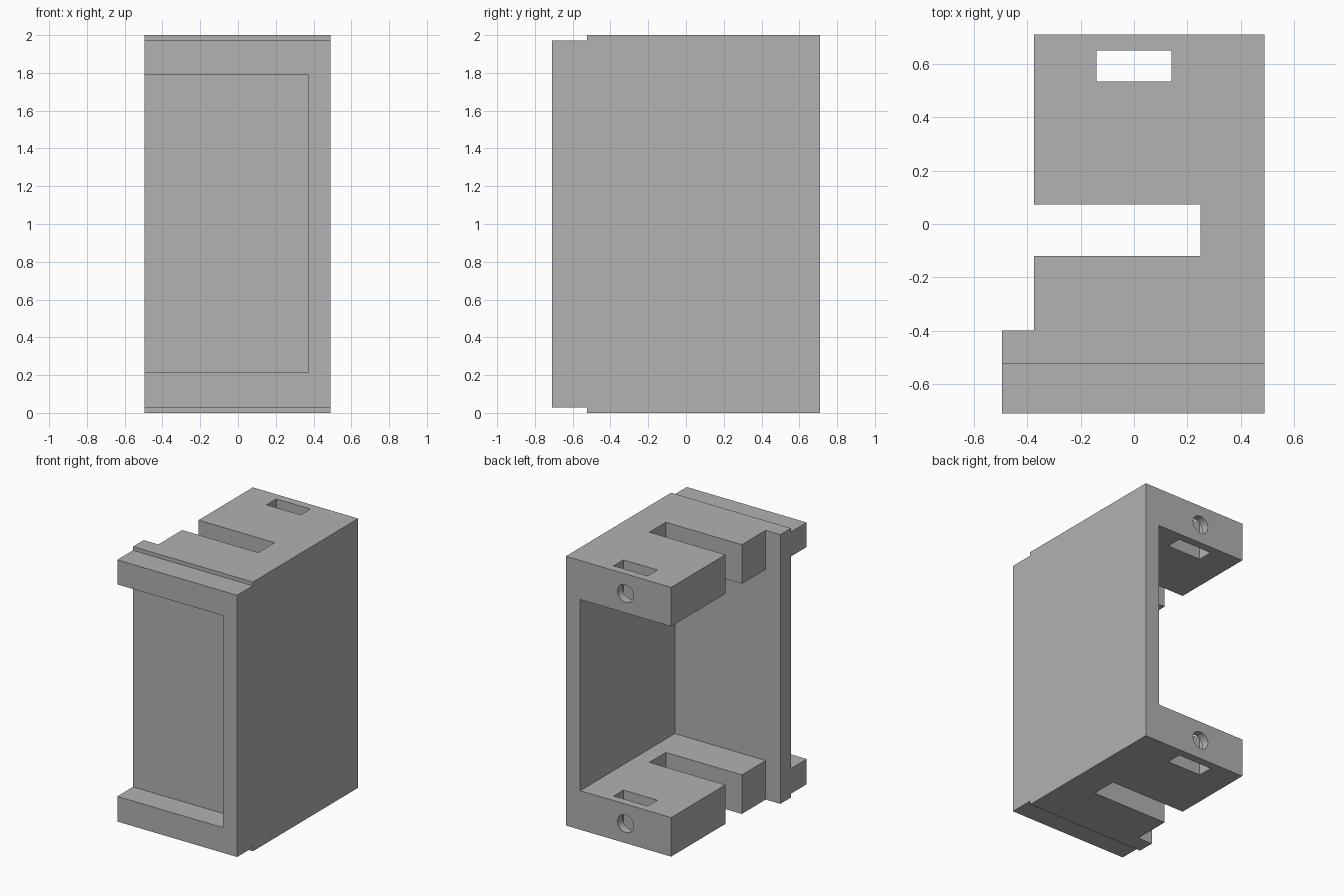
import bpy
import bmesh
from mathutils import Matrix, Vector

cube = bpy.data.objects.get("Cube")
if cube:
    bpy.data.objects.remove(cube, do_unlink=True)

grey = bpy.data.materials.new("plain grey")
grey.use_nodes = True
colour = (0.445, 0.445, 0.445, 1)
grey.diffuse_color = colour
grey.node_tree.nodes["Principled BSDF"].inputs["Base Color"].default_value = colour


def make_object(name, bm):
    mesh = bpy.data.meshes.new(name)
    bm.to_mesh(mesh)
    bm.free()
    mesh.materials.append(grey)
    obj = bpy.data.objects.new(name, mesh)
    bpy.context.collection.objects.link(obj)
    return obj


def box(name, x, y, z):
    """Box from (low, high) ranges on each axis."""
    bm = bmesh.new()
    ranges = (x, y, z)
    centre = Vector([(a + b) / 2 for a, b in ranges])
    size = Vector([b - a for a, b in ranges])
    bmesh.ops.create_cube(bm, size=1, matrix=Matrix.Translation(centre) @ Matrix.Diagonal(size.to_4d()))
    return make_object(name, bm)


def rod_along_y(name, x, z, radius, y):
    bm = bmesh.new()
    place = Matrix.Translation((x, sum(y) / 2, z)) @ Matrix.Rotation(1.5707963, 4, 'X')
    bmesh.ops.create_cone(bm, cap_ends=True, segments=32, radius1=radius,
                          radius2=radius, depth=y[1] - y[0], matrix=place)
    return make_object(name, bm)


def cut(target, cutter):
    """Subtract the cutter, then discard it."""
    cutter.hide_render = True
    mod = target.modifiers.new("cut", 'BOOLEAN')
    mod.operation = 'DIFFERENCE'
    mod.solver = 'EXACT'
    mod.object = cutter
    graph = bpy.context.evaluated_depsgraph_get()
    result = bpy.data.meshes.new_from_object(target.evaluated_get(graph))
    target.modifiers.clear()
    target.data = result
    bpy.data.objects.remove(cutter, do_unlink=True)


LEFT, RIGHT = -0.495, 0.49       # overall width
FRONT, BACK = -0.71, 0.71        # overall depth
PANEL_FRONT, PANEL_BACK = -0.525, -0.4
WALL = 0.372                     # inner face of the side wall
OPEN = -0.375                    # open edge of the shelves
SHELF = 0.29                     # shelf thickness
FAR = 1.2                        # overshoot for cutters

housing = box("bracket_housing", (LEFT, RIGHT), (FRONT, BACK), (0, 2))

# Cavity, shelf edge step and recessed front
cut(housing, box("cavity", (-FAR, WALL), (PANEL_BACK, FAR), (SHELF, 2 - SHELF)))
cut(housing, box("shelf_step", (-FAR, OPEN), (PANEL_BACK, FAR), (-1, 3)))
cut(housing, box("front_recess", (-FAR, WALL), (-FAR, PANEL_FRONT), (0.215, 1.79)))

# Thin steps on the front lips
for z in ((-1, 0.028), (1.972, 3)):
    cut(housing, box("lip_step", (-FAR, FAR), (-FAR, PANEL_FRONT), z))

# Open slots and nut pockets through both shelves
cut(housing, box("side_slot", (-FAR, 0.25), (-0.12, 0.073), (-1, 3)))
cut(housing, box("nut_pocket", (-0.14, 0.14), (0.535, 0.65), (-1, 3)))

# Screw holes from the back into the pockets
for z in (0.145, 1.855):
    cut(housing, rod_along_y("screw_hole", 0, z, 0.066, (0.59, FAR)))

# Flat faces, with only the round holes smoothed
bpy.ops.object.select_all(action='DESELECT')
housing.select_set(True)
bpy.context.view_layer.objects.active = housing
bpy.ops.object.shade_smooth_by_angle(angle=0.5)
